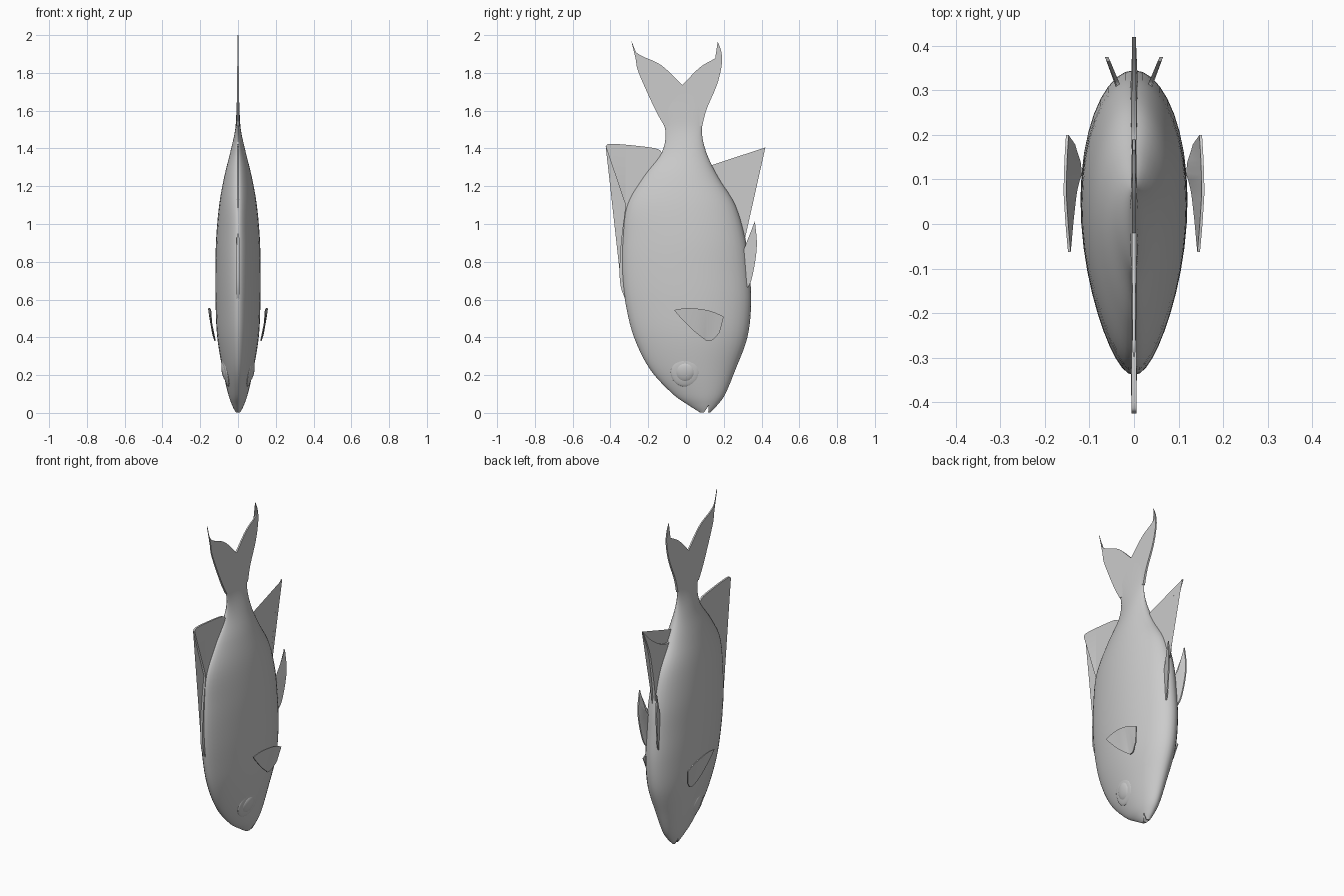
import bpy, bmesh, math
from mathutils import Vector

if "Cube" in bpy.data.objects:
    bpy.data.objects.remove(bpy.data.objects["Cube"])


def spline(pts, n):
    """Catmull-Rom curve through points of any dimension."""
    p = [Vector(q) for q in pts]
    p = [p[0] * 2 - p[1]] + p + [p[-1] * 2 - p[-2]]
    out = []
    for i in range(1, len(p) - 2):
        a, b, c, d = p[i - 1:i + 3]
        for k in range(n):
            t = k / n
            out.append(0.5 * (2 * b + (c - a) * t + (2 * a - 5 * b + 4 * c - d) * t * t
                              + (3 * b - a - 3 * c + d) * t ** 3))
    return out + [p[-2]]


def finish(bm, name, angle=40):
    bmesh.ops.recalc_face_normals(bm, faces=bm.faces[:])
    me = bpy.data.meshes.new(name)
    bm.to_mesh(me)
    bm.free()
    ob = bpy.data.objects.new(name, me)
    bpy.context.collection.objects.link(ob)
    bpy.ops.object.select_all(action='DESELECT')
    ob.select_set(True)
    bpy.context.view_layer.objects.active = ob
    bpy.ops.object.shade_smooth_by_angle(angle=math.radians(angle))
    return ob


def mirror(ob):
    ob.modifiers.new("mirror", 'MIRROR')


def fin(name, edges, half, x=lambda y, z: 0.0):
    """Thin plate bounded by smooth edges that meet at sharp corners, in (y, z)."""
    outline = []
    for e in edges:
        outline += (spline(e, 6) if len(e) > 2 else [Vector(q) for q in e])[:-1]
    bm = bmesh.new()
    sides = [[bm.verts.new((x(y, z) + s * half(z), y, z)) for y, z in outline] for s in (-1, 1)]
    n = len(outline)
    for s in sides:
        bm.faces.new(s)
    for i in range(n):
        j = (i + 1) % n
        bm.faces.new((sides[0][i], sides[0][j], sides[1][j], sides[1][i]))
    bmesh.ops.triangulate(bm, faces=[f for f in bm.faces if len(f.verts) > 4])
    return finish(bm, name)


# Body: egg-shaped sections of (z, back y, belly y, half width)
stations = [(0.002, .075, .128, .012), (.04, .015, .165, .031), (.10, -.07, .208, .052),
            (.23, -.19, .262, .082), (.40, -.275, .325, .110), (.58, -.32, .345, .119),
            (.75, -.338, .336, .120), (.92, -.335, .315, .116), (1.10, -.312, .262, .100),
            (1.25, -.225, .170, .073), (1.38, -.128, .107, .041), (1.50, -.110, .084, .015),
            (1.61, -.160, .110, .008), (1.70, -.195, .145, .005)]
N = 40
bm = bmesh.new()
rings = []
for z, lo, hi, w in spline(stations, 5):
    ring = []
    for k in range(N):
        a = 2 * math.pi * k / N
        t = math.cos(a)
        egg = .985 + .18 * t - .1 * t * t
        ring.append(bm.verts.new((w * math.sin(a) * egg, (lo + hi) / 2 + (hi - lo) / 2 * t, z)))
    rings.append(ring)
for r, q in zip(rings, rings[1:]):
    for k in range(N):
        j = (k + 1) % N
        bm.faces.new((r[k], r[j], q[j], q[k]))
bm.faces.new(rings[0])
bm.faces.new(rings[-1])
body = finish(bm, "body")

# Mouth notch
bm = bmesh.new()
bmesh.ops.create_cone(bm, cap_ends=True, segments=4, radius1=.016, radius2=.001, depth=.06)
for v in bm.verts:
    v.co = (v.co.x * 8, v.co.y + .112 + v.co.z * .35, v.co.z + .018)
cutter = finish(bm, "mouth_cutter")
cutter.hide_render = True
cutter.hide_viewport = True
cut = body.modifiers.new("mouth", 'BOOLEAN')
cut.operation = 'DIFFERENCE'
cut.object = cutter

# Forked tail
fin("tail_fin", [
    [(-.115, 1.52), (-.165, 1.61), (-.250, 1.80), (-.268, 1.88), (-.297, 2.0)],
    [(-.297, 2.0), (-.275, 1.925), (-.235, 1.89), (-.13, 1.84), (-.02, 1.735)],
    [(-.02, 1.735), (.075, 1.83), (.165, 1.885), (.178, 1.925), (.165, 1.97)],
    [(.165, 1.97), (.185, 1.92), (.190, 1.85), (.165, 1.74), (.110, 1.61), (.086, 1.52)],
    [(.086, 1.52), (-.115, 1.52)]], lambda z: .007 - .009 * (z - 1.5))

# Dorsal fin with its low ridge along the back
fin("dorsal_fin", [
    [(-.30, .58), (-.325, .61), (-.350, .70), (-.346, .88), (-.320, 1.10)],
    [(-.320, 1.10), (-.425, 1.41)],
    [(-.425, 1.41), (-.405, 1.424), (-.30, 1.418), (-.16, 1.40), (-.125, 1.378), (-.105, 1.39)],
    [(-.105, 1.39), (-.08, 1.36)],
    [(-.08, 1.36), (-.28, 1.05)],
    [(-.28, 1.05), (-.30, .58)]], lambda z: .007 - .003 * max(0, z - .8))

# Anal fin
fin("anal_fin", [
    [(.28, .86), (.308, .90), (.310, .99), (.338, 1.17), (.365, 1.28), (.42, 1.405)],
    [(.42, 1.405), (.34, 1.325), (.235, 1.26), (.165, 1.25), (.10, 1.30)],
    [(.10, 1.30), (.13, 1.20)],
    [(.13, 1.20), (.28, .86)]], lambda z: .009 - .01 * max(0, z - .9))

# Pelvic fins, splayed outward
mirror(fin("pelvic_fins", [
    [(.325, .66), (.345, .70), (.366, .80), (.375, .90), (.365, 1.015)],
    [(.365, 1.015), (.348, .92), (.322, .862), (.300, .85)],
    [(.300, .85), (.325, .66)]], lambda z: .004, lambda y, z: .034 + max(0, y - .31) * .42))

# Pectoral fins, fanning out from the flanks
mirror(fin("pectoral_fins", [
    [(.11, .38), (.14, .385), (.165, .41), (.178, .425)],
    [(.178, .425), (.20, .51)],
    [(.20, .51), (.14, .536), (.075, .550), (0, .554), (-.063, .545)],
    [(-.063, .545), (-.03, .505), (.04, .435), (.11, .38)]], lambda z: .003,
    lambda y, z: .110 + .045 * math.sqrt(max(0, z - .37) / .18) - .07 * max(0, .07 - y)))

# Eyes: bulging lens with a surrounding socket rim
for name, r, bulge, x in (("eye_rims", .076, .012, .066), ("eyes", .052, .018, .067)):
    bm = bmesh.new()
    bmesh.ops.create_uvsphere(bm, u_segments=28, v_segments=14, radius=1)
    for v in bm.verts:
        y, z = v.co.y * r, v.co.z * r
        v.co = (x + v.co.x * bulge + z * .20 + y * .12, y - .005, z + .215)
    mirror(finish(bm, name))
